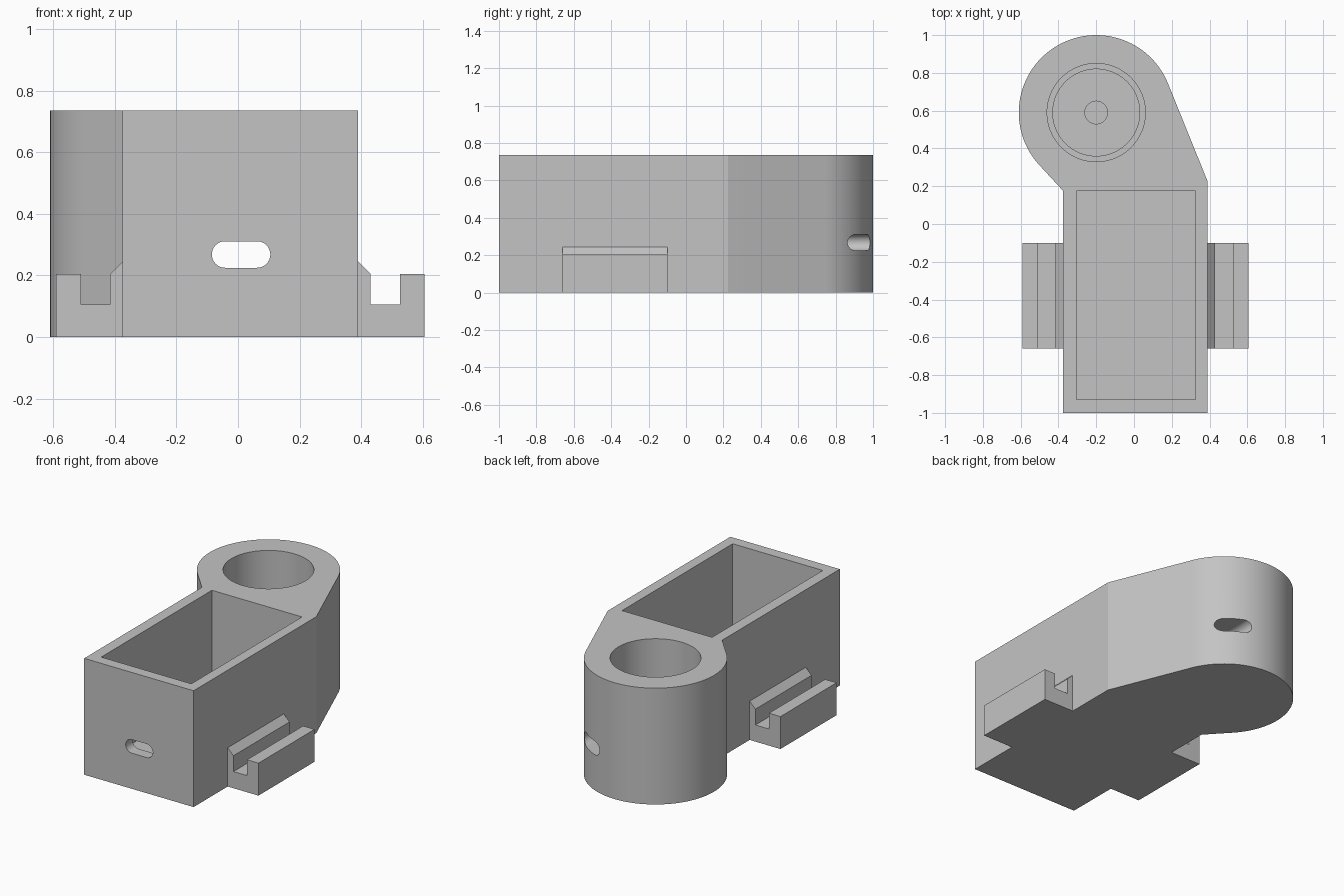
import bpy
import bmesh
from math import cos, sin, radians, pi
from mathutils import Matrix

cube = bpy.data.objects.get("Cube")
if cube:
    bpy.data.objects.remove(cube, do_unlink=True)

grey = bpy.data.materials.new("matte grey")
grey.use_nodes = True
colour = (0.55, 0.55, 0.55, 1)
grey.diffuse_color = colour
grey.node_tree.nodes["Principled BSDF"].inputs["Base Color"].default_value = colour

HEIGHT = 0.735
CX, CY, R = -0.2, 0.59, 0.41        # round tower
LEFT, RIGHT = -0.375, 0.39          # box sides
MID = (LEFT + RIGHT) / 2

XY = Matrix.Identity(4)                                            # profile (x, y), depth z
XZ = Matrix(((1, 0, 0, 0), (0, 0, 1, 0), (0, 1, 0, 0), (0, 0, 0, 1)))  # profile (x, z), depth y


def prism(name, profile, start, end, frame=XY):
    """Extrude a closed profile from start to end along the frame's third axis."""
    bm = bmesh.new()
    face = bm.faces.new([bm.verts.new((a, b, start)) for a, b in profile])
    new = bmesh.ops.extrude_face_region(bm, geom=[face])["geom"]
    bmesh.ops.translate(bm, vec=(0, 0, end - start),
                        verts=[v for v in new if isinstance(v, bmesh.types.BMVert)])
    bm.transform(frame)
    bmesh.ops.recalc_face_normals(bm, faces=bm.faces)
    mesh = bpy.data.meshes.new(name)
    bm.to_mesh(mesh)
    bm.free()
    mesh.materials.append(grey)
    obj = bpy.data.objects.new(name, mesh)
    bpy.context.collection.objects.link(obj)
    return obj


def arc(x, y, r, a0, a1, n):
    angles = [radians(a0 + (a1 - a0) * i / n) for i in range(n + 1)]
    return [(x + r * cos(a), y + r * sin(a)) for a in angles]


def rect(x0, x1, y0, y1):
    return [(x0, y0), (x1, y0), (x1, y1), (x0, y1)]


def disc(r, n=96):
    return arc(CX, CY, r, 0, 360, n)[:-1]


def combine(target, tool, operation):
    """Apply a boolean and discard the tool."""
    mod = target.modifiers.new("join", 'BOOLEAN')
    mod.operation = operation
    mod.solver = 'EXACT'
    mod.object = tool
    bpy.context.view_layer.update()
    graph = bpy.context.evaluated_depsgraph_get()
    mesh = bpy.data.meshes.new_from_object(target.evaluated_get(graph))
    target.modifiers.clear()
    target.data = mesh
    bpy.data.objects.remove(tool, do_unlink=True)


# Outer shell: box running into a round tower along tangent walls
outline = [(LEFT, 0.175), (LEFT, -1), (RIGHT, -1), (RIGHT, 0.225)]
outline += arc(CX, CY, R, 22.1, 222.7, 64)
body = prism("housing", outline, 0, HEIGHT)

# Clip rails on both sides, with an upright lip and a chamfered inner edge
rail = [(-0.02, 0), (0.215, 0), (0.215, 0.205), (0.135, 0.205), (0.135, 0.105),
        (0.04, 0.105), (0.04, 0.205), (0, 0.245), (-0.02, 0.245)]
half = (RIGHT - LEFT) / 2
for side, name in ((1, "left_rail"), (-1, "right_rail")):
    profile = [(MID + side * (half + a), z) for a, z in rail]
    combine(body, prism(name, profile, -0.66, -0.1, XZ), 'UNION')

# Rectangular pocket
combine(body, prism("box_pocket", rect(-0.305, 0.325, -0.93, 0.175), 0.07, 1), 'DIFFERENCE')

# Stepped round pocket with a small blind hole in its floor
for name, radius, floor in (("tower_pocket", 0.26, 0.14),
                            ("tower_step", 0.23, 0.07),
                            ("centre_hole", 0.06, 0.03)):
    combine(body, prism(name, disc(radius), floor, 1), 'DIFFERENCE')

# Rounded cable slot running through every wall from front to back
slot = arc(0.062, 0.268, 0.043, -90, 90, 16) + arc(-0.042, 0.268, 0.043, 90, 270, 16)
combine(body, prism("cable_slot", slot, -1.2, 1.2, XZ), 'DIFFERENCE')

# Smooth the round walls and keep the corners sharp
bpy.ops.object.select_all(action='DESELECT')
body.select_set(True)
bpy.context.view_layer.objects.active = body
bpy.ops.object.shade_smooth_by_angle(angle=radians(20))
